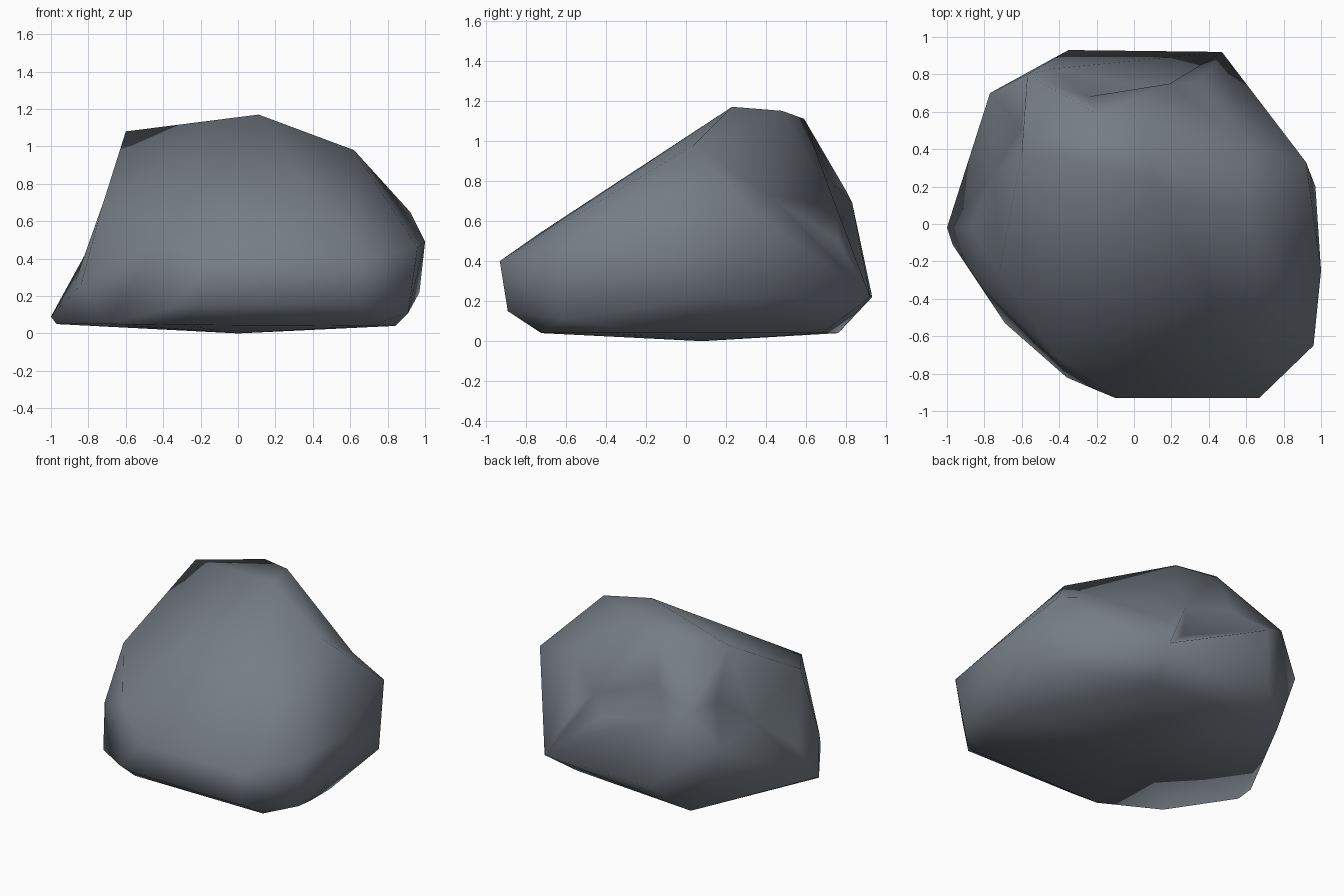
import bpy, bmesh
from mathutils import Vector
from mathutils.bvhtree import BVHTree

if "Cube" in bpy.data.objects:
    bpy.data.objects.remove(bpy.data.objects["Cube"])

# Key corners of the boulder's outer shell
OUTER = [
    (0, .08, 0), (.70, -.72, .04), (.84, -.38, .04), (.84, -.17, .04), (.38, .68, .04),
    (-.57, .76, .04), (-1, -.02, .09), (-.97, -.11, .05), (-.69, -.53, .05), (-.30, -.73, .045),
    (-.36, -.82, .14), (-.22, -.88, .15), (.65, -.89, .15), (.91, -.62, .11), (.97, .20, .22),
    (-.10, -.93, .40), (.67, -.93, .40), (.96, -.65, .46), (1, -.25, .49), (.92, .33, .65),
    (.47, .92, .22), (-.35, .93, .22), (-.77, .70, .51), (-.57, .80, .75), (-.43, .83, .69),
    (-.40, -.73, .54), (-.72, -.26, .70), (-.84, -.30, .26),
    (.62, .04, .98), (.11, .23, 1.17), (-.60, .38, 1.08), (.05, .48, 1.15), (-.20, .59, 1.11),
]
# Hollows pressed into the back and left: final position, then lift used to join it
HOLLOWS = [
    (.62, .41, .73, .08), (.36, .76, .50, .03), (.19, .75, .67, .04), (.18, .70, .48, .03),
    (-.25, .68, .83, .03), (-.42, .58, .93, .03),
    (-.60, .52, .74, .03), (-.74, .28, .54, .05), (-.87, -.02, .28, .03),
]
CENTRE = Vector((0, .1, .5))


def hull(points):
    bm = bmesh.new()
    verts = [bm.verts.new(p) for p in points]
    bmesh.ops.convex_hull(bm, input=verts)
    bmesh.ops.recalc_face_normals(bm, faces=bm.faces)
    return bm, verts


# Lift each hollow onto the shell so it joins the surface, then press it back in
shell, _ = hull(OUTER)
tree = BVHTree.FromBMesh(shell)
lifted = []
for x, y, z, lift in HOLLOWS:
    d = (Vector((x, y, z)) - CENTRE).normalized()
    hit, normal, _, _ = tree.ray_cast(CENTRE, d)
    if normal.dot(d) < 0:
        normal = -normal
    lifted.append(hit + normal * lift)
shell.free()

bm, verts = hull([Vector(p) for p in OUTER] + lifted)
for v, p in zip(verts[len(OUTER):], HOLLOWS):
    v.co = p[:3]
loose = [v for v in bm.verts if not v.link_faces]
bmesh.ops.delete(bm, geom=loose, context='VERTS')
for f in bm.faces:
    f.smooth = True

mesh = bpy.data.meshes.new("boulder")
bm.to_mesh(mesh)
bm.free()
boulder = bpy.data.objects.new("boulder", mesh)
bpy.context.collection.objects.link(boulder)

# Slate grey stone
stone = bpy.data.materials.new("slate grey stone")
stone.diffuse_color = (.18, .205, .235, 1)
stone.use_nodes = True
stone.node_tree.nodes["Principled BSDF"].inputs["Base Color"].default_value = stone.diffuse_color
mesh.materials.append(stone)
